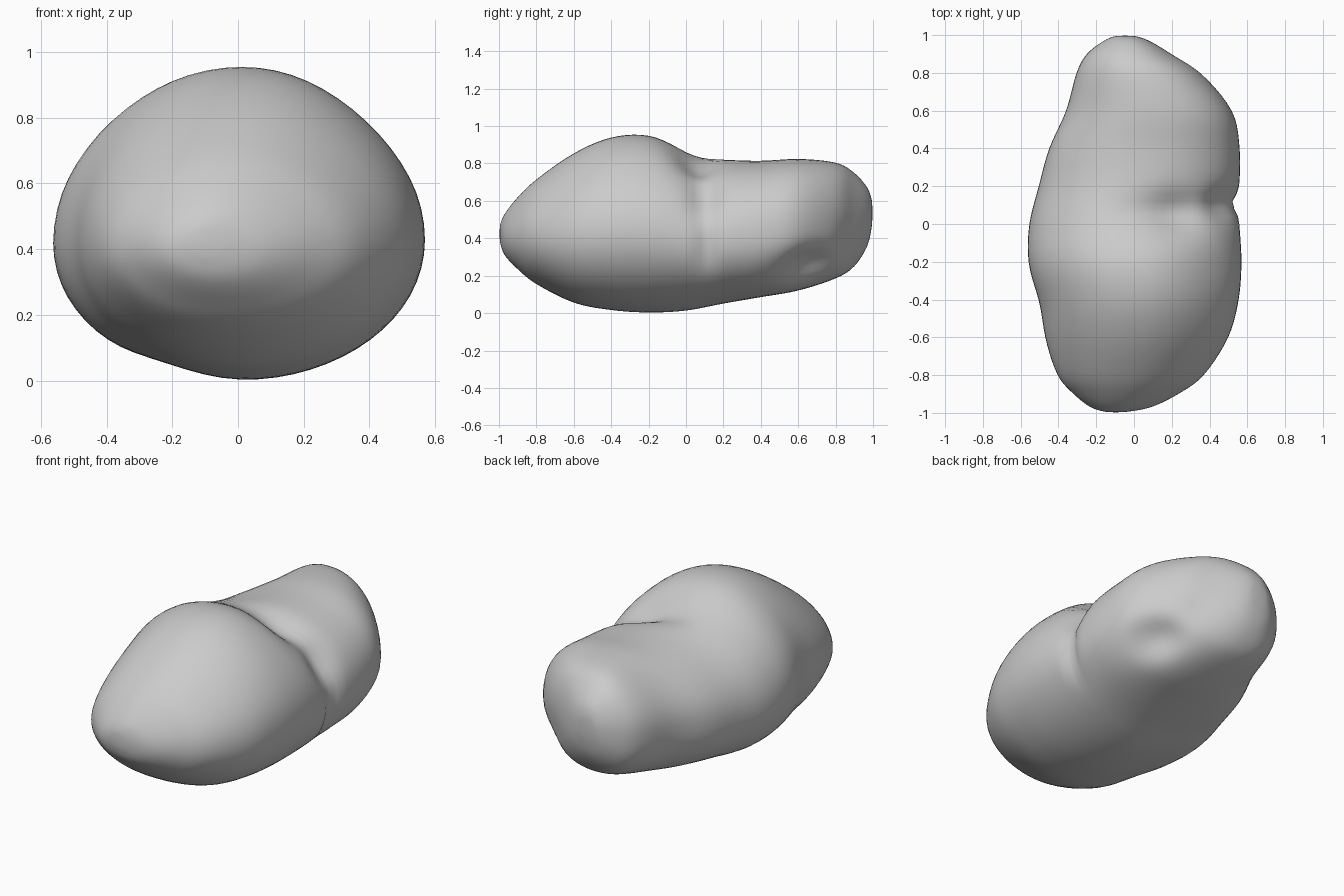
import bpy, bmesh, math
from mathutils import Vector

cube = bpy.data.objects.get("Cube")
if cube:
    bpy.data.objects.remove(cube)

# Single stone colour
stone = bpy.data.materials.new("stone grey")
stone.use_nodes = True
colour = (0.6, 0.6, 0.6, 1)
stone.diffuse_color = colour
stone.node_tree.nodes["Principled BSDF"].inputs["Base Color"].default_value = colour

# Cross-sections along the length: y, lowest x, highest x, bottom, top
SECTIONS = [
    (-.995, -.15, -.04, .38, .47), (-.97, -.23, .09, .31, .53),
    (-.9, -.32, .235, .235, .62), (-.8, -.405, .37, .155, .715),
    (-.6, -.475, .5, .055, .855), (-.4, -.515, .555, .015, .94),
    (-.2, -.56, .57, .0, .95), (0, -.555, .56, .01, .875),
    (.2, -.505, .56, .05, .825), (.4, -.45, .56, .085, .815),
    (.6, -.36, .52, .12, .825), (.8, -.305, .355, .185, .805),
    (.9, -.25, .2, .25, .75), (.97, -.16, .08, .36, .67),
    (.995, -.10, .01, .47, .60),
]
STEPS, SIDES = 5, 64

# Dents: centre, reach along each axis, inward push
DENTS = [
    ((.22, .06, .80), (.16, .10, .16), (-.02, .0, -.085)),
    ((.48, .10, .64), (.14, .08, .16), (-.06, .0, -.04)),
    ((.53, .11, .36), (.14, .04, .14), (-.05, .0, .0)),
    ((.0, .06, .85), (.12, .08, .12), (.0, .0, -.02)),
    ((.42, .66, .24), (.14, .15, .10), (-.07, -.02, .04)),
    ((.32, .88, .38), (.10, .08, .10), (-.015, -.015, .0)),
    ((-.46, -.45, .48), (.14, .16, .22), (.012, .0, .0)),
    ((-.22, -.1, .03), (.16, .3, .1), (.0, .0, .02)),
]


def blend(a, b, c, d, t):
    """Smooth interpolation from b to c."""
    return tuple(q + t * (r - p) / 2 + t * t * (p - 2.5 * q + 2 * r - s / 2)
                 + t ** 3 * (3 * (q - r) + s - p) / 2
                 for p, q, r, s in zip(a, b, c, d))


def dented(point):
    """Push a surface point inward near each dent."""
    result = point.copy()
    for centre, reach, push in DENTS:
        far = sum(((p - c) / r) ** 2 for p, c, r in zip(point, centre, reach))
        result += Vector(push) * math.exp(-far)
    return result


def ring_points(section):
    """Egg-shaped outline: sloped shoulders in front, boxier behind."""
    y, low, high, bottom, top = section
    xc = (low + high) / 2
    zc = bottom + (top - bottom) * .45
    for i in range(SIDES):
        a = math.tau * i / SIDES
        c, s = math.cos(a), math.sin(a)
        slope = abs(c) * max(0, s)
        if y > 0:
            power = 1 - min(1, y * 2) * (.12 - (.25 * slope if c < 0 else 0))
        else:
            power = 1 + slope * min(1, -y * 5) * (.2 if c > 0 else .12)
        half_height = top - zc if s > 0 else zc - bottom
        x = xc + (high - low) / 2 * math.copysign(abs(c) ** power, c)
        z = zc + half_height * math.copysign(abs(s) ** power, s)
        yield dented(Vector((x, y, z)))


# Stone body: lofted rings with a cap at each end
bm = bmesh.new()
rings = []
last = len(SECTIONS) - 1
for k in range(last):
    four = [SECTIONS[min(max(k + j, 0), last)] for j in (-1, 0, 1, 2)]
    for step in range(STEPS):
        rings.append(blend(*four, step / STEPS))
rings.append(SECTIONS[last])
loops = [[bm.verts.new(p) for p in ring_points(r)] for r in rings]
for one, two in zip(loops, loops[1:]):
    for i in range(SIDES):
        j = (i + 1) % SIDES
        bm.faces.new((one[i], one[j], two[j], two[i]))
for loop, tip in ((loops[0], (-.1, -1, .42)), (loops[-1], (-.05, 1, .54))):
    point = bm.verts.new(tip)
    for i in range(SIDES):
        bm.faces.new((loop[i], loop[(i + 1) % SIDES], point))
bmesh.ops.recalc_face_normals(bm, faces=bm.faces)

mesh = bpy.data.meshes.new("stone_body")
bm.to_mesh(mesh)
bm.free()
mesh.materials.append(stone)
body = bpy.data.objects.new("stone_body", mesh)
bpy.context.collection.objects.link(body)

# Soften the surface
relax = body.modifiers.new("Relax", 'SMOOTH')
relax.factor = .5
relax.iterations = 3
bpy.context.view_layer.objects.active = body
body.select_set(True)
bpy.ops.object.shade_smooth()
